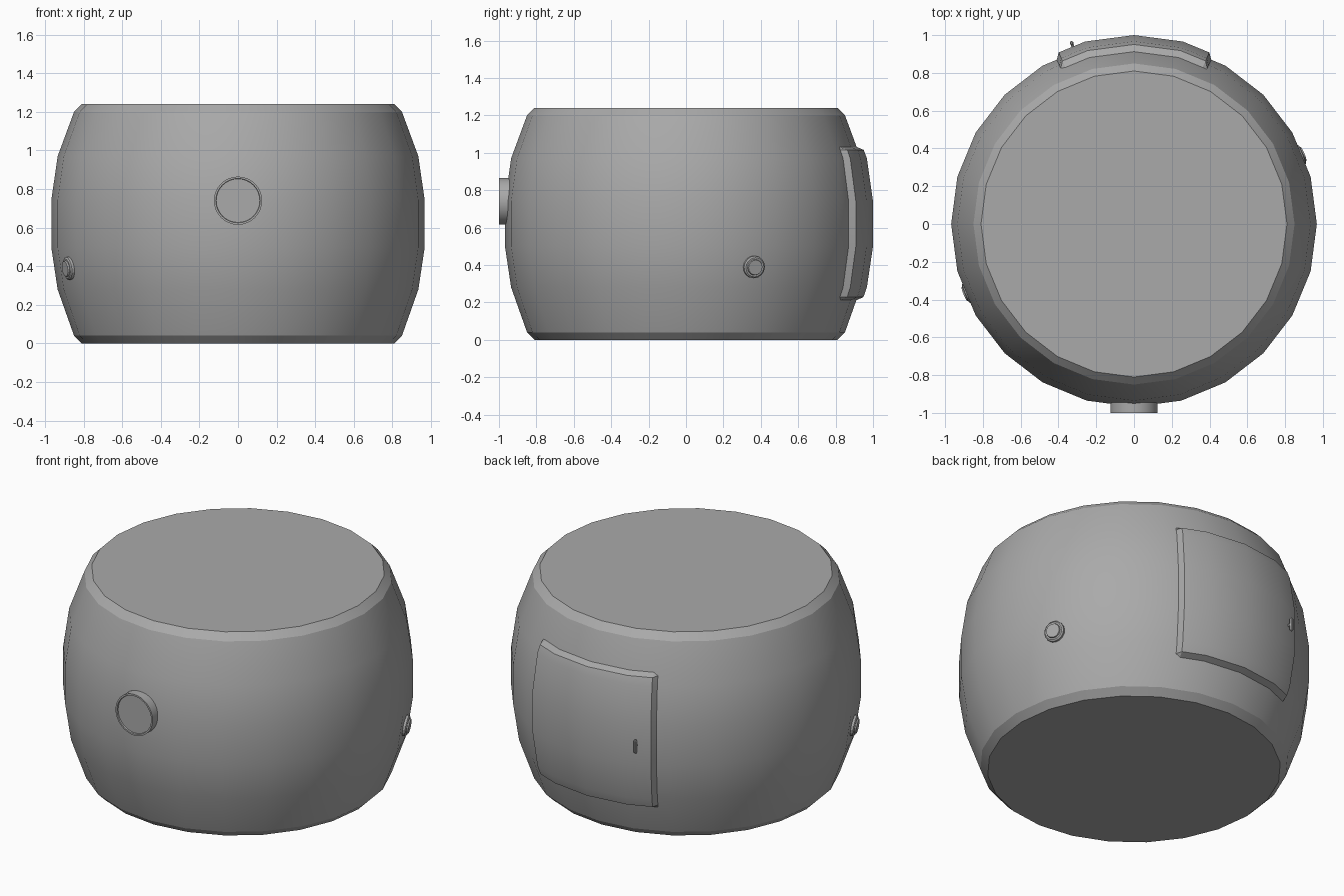
import bpy, math
from math import sin, cos, radians
from mathutils import Matrix, Vector

if "Cube" in bpy.data.objects:
    bpy.data.objects.remove(bpy.data.objects["Cube"])

grey = bpy.data.materials.new("mid grey")
grey.diffuse_color = (0.4, 0.4, 0.4, 1)
grey.use_nodes = True
grey.node_tree.nodes["Principled BSDF"].inputs["Base Color"].default_value = grey.diffuse_color

PROFILE = [(0.81, 0), (0.85, 0.04), (0.935, 0.28), (0.968, 0.5),
           (0.968, 0.74), (0.935, 0.97), (0.85, 1.2), (0.81, 1.24)]


def make(name, verts, faces, angle=20):
    mesh = bpy.data.meshes.new(name)
    mesh.from_pydata(verts, [], faces)
    mesh.materials.append(grey)
    ob = bpy.data.objects.new(name, mesh)
    bpy.context.collection.objects.link(ob)
    bpy.ops.object.select_all(action='DESELECT')
    ob.select_set(True)
    bpy.context.view_layer.objects.active = ob
    bpy.ops.object.shade_smooth_by_angle(angle=radians(angle))
    return ob


def lathe(name, profile, sides):
    """Closed turned solid around z, profile listed bottom to top."""
    verts = [(r * cos(math.tau * i / sides), r * sin(math.tau * i / sides), z)
             for r, z in profile for i in range(sides)]
    faces = [(k * sides + i, k * sides + (i + 1) % sides,
              (k + 1) * sides + (i + 1) % sides, (k + 1) * sides + i)
             for k in range(len(profile) - 1) for i in range(sides)]
    last = (len(profile) - 1) * sides
    faces += [tuple(reversed(range(sides))), tuple(range(last, last + sides))]
    return make(name, verts, faces)


def place(ob, pos, direction):
    rot = Vector(direction).to_track_quat('Z', 'Y').to_matrix().to_4x4()
    ob.matrix_world = Matrix.Translation(pos) @ rot


def wall_radius(z, deg):
    """Radius of the faceted barrel wall at a height and angle."""
    for (r0, z0), (r1, z1) in zip(PROFILE, PROFILE[1:]):
        if z <= z1:
            r = r0 + (r1 - r0) * (z - z0) / (z1 - z0)
            break
    return r * cos(radians(7.5)) / cos(radians(deg % 15 - 7.5))


# Barrel body
lathe("barrel_body", PROFILE, 24)

# Curved door panel on the back, with sloped edges
cols = [-25.4, -23.7, -15, 0, 15, 23.7, 25.4]
rows = [0.21, 0.228, 0.28, 0.5, 0.74, 0.97, 1.015, 1.033]
verts, faces = [], []
for j, z in enumerate(rows):
    for i, a in enumerate(cols):
        edge = i in (0, len(cols) - 1) or j in (0, len(rows) - 1)
        r = wall_radius(z, a) + (-0.004 if edge else 0.032)
        verts.append((r * sin(radians(a)), r * cos(radians(a)), z))
n = len(cols)
for j in range(len(rows) - 1):
    for i in range(n - 1):
        k = j * n + i
        faces.append((k, k + n, k + n + 1, k + 1))
make("back_door", verts, faces)

# Door handle: short stem with an upright bar
a = radians(-19)
out = Vector((sin(a), cos(a), 0))
stem = lathe("handle_stem", [(0.008, -0.02), (0.008, 0.022)], 8)
place(stem, out * 0.992 + Vector((0, 0, 0.62)), out)
bar = lathe("handle_bar", [(0.006, -0.04), (0.01, -0.034), (0.01, 0.034), (0.006, 0.04)], 8)
bar.location = out * 1.014 + Vector((0, 0, 0.62))

# Round port on the front, with a thin rim
port = lathe("front_port", [(0.125, -0.08), (0.125, 0), (0.115, 0), (0.113, -0.008)], 32)
place(port, (0, -1.0, 0.74), (0, -1, 0))

# Two small stepped buttons on opposite sides, tilted with the wall
for side, deg in (("right", 22.5), ("left", 202.5)):
    c, s = cos(radians(deg)), sin(radians(deg))
    r = wall_radius(0.39, 22.5)
    button = lathe(side + "_button",
                   [(0.06, -0.03), (0.06, 0.014), (0.052, 0.02),
                    (0.043, 0.02), (0.04, 0.028)], 16)
    place(button, (r * c, r * s, 0.39), (c, s, -0.13))
